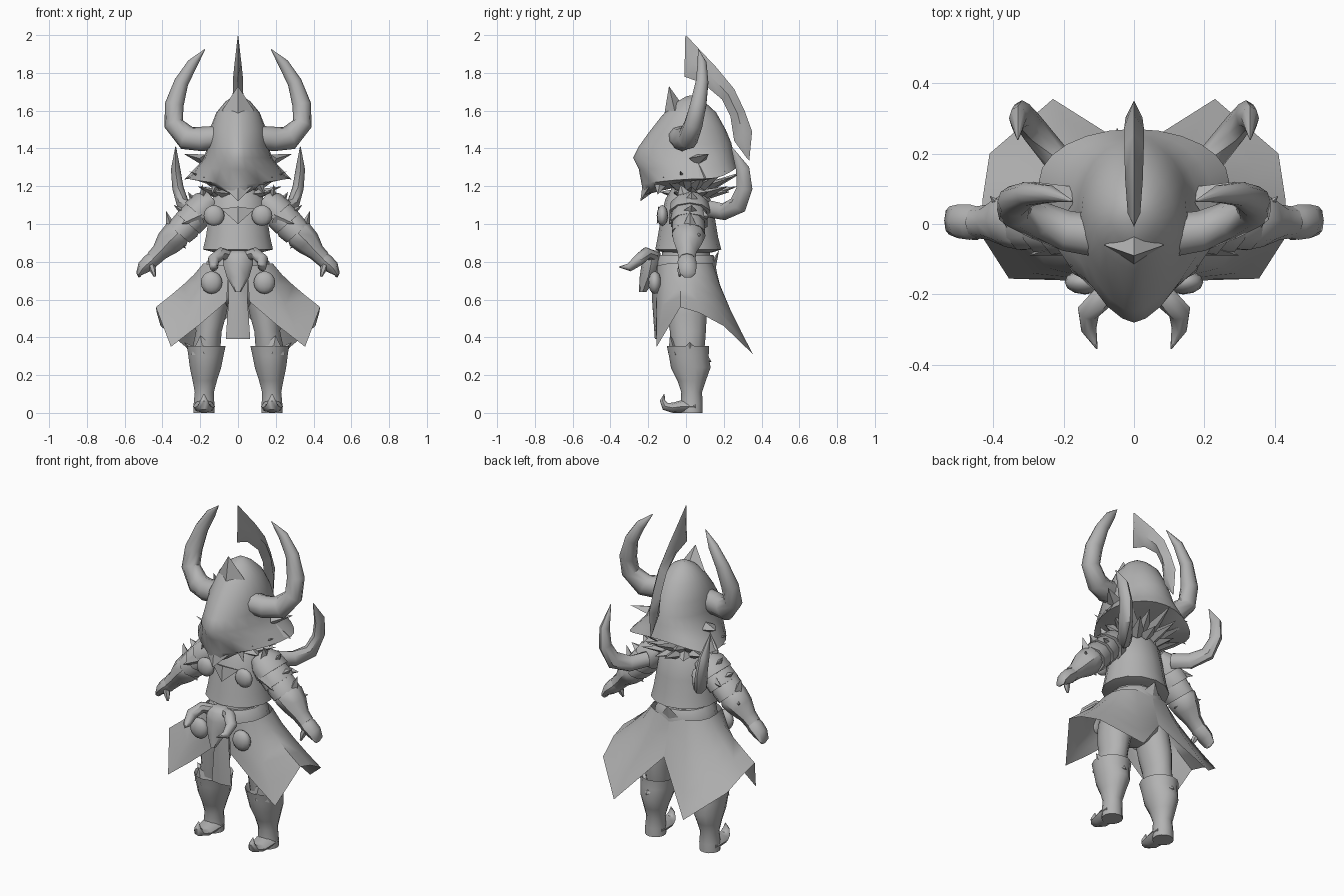
import bpy, bmesh, math
from mathutils import Vector as V

grey = bpy.data.materials.new("plain_grey")
grey.diffuse_color = (0.45, 0.45, 0.45, 1)


def finish(name, bm, mirror=False, angle=45, solid=True):
    if solid:
        bmesh.ops.recalc_face_normals(bm, faces=bm.faces)
    me = bpy.data.meshes.new(name)
    bm.to_mesh(me)
    bm.free()
    ob = bpy.data.objects.new(name, me)
    bpy.context.collection.objects.link(ob)
    me.materials.append(grey)
    bpy.ops.object.select_all(action='DESELECT')
    ob.select_set(True)
    bpy.context.view_layer.objects.active = ob
    bpy.ops.object.shade_smooth_by_angle(angle=math.radians(angle))
    if mirror:
        ob.modifiers.new("mirror", 'MIRROR').use_mirror_merge = False
    return ob


def add_loft(bm, rings, caps=True, closed=True):
    rows = [[bm.verts.new(p) for p in r] for r in rings]
    n = len(rows[0])
    for a, b in zip(rows, rows[1:]):
        for i in range(n if closed else n - 1):
            j = (i + 1) % n
            bm.faces.new((a[i], a[j], b[j], b[i]))
    if caps:
        bm.faces.new(rows[0])
        bm.faces.new(rows[-1])


def loft(name, rings, mirror=False, caps=True, closed=True, angle=45):
    bm = bmesh.new()
    add_loft(bm, rings, caps, closed)
    return finish(name, bm, mirror, angle, caps)


def stack(name, rows, mirror=False, n=14, caps=True):
    """Upright body from rows of (x, y, z, rx, ry)."""
    rings = [[(x + rx * math.sin(k * math.tau / n), y - ry * math.cos(k * math.tau / n), z)
              for k in range(n)] for x, y, z, rx, ry in rows]
    return loft(name, rings, mirror, caps)


def tube(name, rows, ref, mirror=False, n=8, caps=True):
    """Bent tube from rows of (point, radius across, radius along ref)."""
    pts = [V(r[0]) for r in rows]
    rings = []
    for i, (p, a, b) in enumerate(rows):
        d = (pts[min(i + 1, len(pts) - 1)] - pts[max(i - 1, 0)]).normalized()
        side = d.cross(V(ref)).normalized()
        up = side.cross(d)
        rings.append([pts[i] + side * a * math.cos(k * math.tau / n) + up * b * math.sin(k * math.tau / n)
                      for k in range(n)])
    return loft(name, rings, mirror, caps)


def spikes(name, items, mirror=False):
    """Four-sided thorns from (base, tip, half width, half depth, width axis)."""
    bm = bmesh.new()
    for base, tip, w, h, axis in items:
        base, tip = V(base), V(tip)
        d = (tip - base).normalized()
        s = (V(axis) - d * d.dot(V(axis))).normalized()
        u = d.cross(s)
        q = [bm.verts.new(base + o) for o in (s * w, u * h, -s * w, -u * h)]
        t = bm.verts.new(tip)
        for i in range(4):
            bm.faces.new((q[i], q[(i + 1) % 4], t))
        bm.faces.new(q)
    return finish(name, bm, mirror, 30)


def ball(name, c, r, mirror=False):
    bm = bmesh.new()
    bmesh.ops.create_uvsphere(bm, u_segments=12, v_segments=8, radius=1)
    for v in bm.verts:
        v.co = V(c) + V((v.co.x * r[0], v.co.y * r[1], v.co.z * r[2]))
    return finish(name, bm, mirror, 60)


# Helmet: rows of (front y, side x, side y, back y, front z, side z, back z)
helmet = [(0.0, .015, .03, .05, 1.675, 1.68, 1.675),
          (-.06, .065, .02, .1, 1.64, 1.65, 1.645),
          (-.13, .115, .02, .16, 1.57, 1.59, 1.59),
          (-.20, .15, .02, .21, 1.48, 1.50, 1.5),
          (-.25, .16, .03, .24, 1.41, 1.42, 1.43),
          (-.28, .18, .06, .25, 1.35, 1.35, 1.38),
          (-.25, .22, .09, .26, 1.29, 1.30, 1.34),
          (-.235, .27, .12, .27, 1.21, 1.24, 1.3),
          (-.225, .15, .08, .18, 1.15, 1.23, 1.27)]
rings = []
for yf, xs, ys, yb, zf, zs, zb in helmet:
    ring = []
    for k in range(24):
        t = k * math.tau / 24
        c = math.cos(t)
        y, z = (yf, zf) if c > 0 else (yb, zb)
        s = math.sin(t)
        x = xs * math.copysign(abs(s) ** (1.25 if c > 0 else 1), s)
        ring.append((x, ys + (y - ys) * abs(c), zs + (z - zs) * c * c))
    rings.append(ring)
loft("helmet", rings, angle=50)
spikes("helmet_points", [((0, -.06, 1.6), (0, -.09, 1.73), .085, .055, (1, 0, 0)),
                         ((0, -.17, 1.24), (0, -.242, 1.12), .12, .06, (1, 0, 0))])
spikes("cheek_points", [((.17, .06, 1.30), (.285, .1, 1.235), .06, .04, (0, 1, 0)),
                        ((.18, .06, 1.34), (.285, .12, 1.37), .05, .03, (0, 1, 0)),
                        ((.1, -.13, 1.24), (.14, -.15, 1.155), .05, .04, (0, 1, 0))], True)

# Side horns of the helmet
tube("helmet_horn", [((.11, -.03, 1.46), .06, .065), ((.19, -.02, 1.45), .065, .06),
                     ((.27, .01, 1.455), .065, .055), ((.34, .04, 1.53), .052, .05),
                     ((.338, .065, 1.63), .05, .045), ((.30, .085, 1.75), .038, .035),
                     ((.24, .085, 1.85), .028, .025), ((.175, .065, 1.925), .002, .002)],
     (0, 1, 0), True, 10)

# Blade crest: outer point, inner point, half width
crest = [((0, 2.0), (-.005, 1.985), .002), ((.07, 1.925), (-.008, 1.78), .018),
         ((.16, 1.83), (.09, 1.745), .025), ((.255, 1.715), (.19, 1.66), .028),
         ((.31, 1.6), (.235, 1.57), .028), ((.35, 1.49), (.255, 1.44), .024),
         ((.335, 1.335), (.325, 1.345), .002)]
loft("crest", [[(0, *o), (w, (o[0] + i[0]) / 2, (o[1] + i[1]) / 2), (0, *i),
                (-w, (o[0] + i[0]) / 2, (o[1] + i[1]) / 2)] for o, i, w in crest], angle=50)

# Fur collar behind the neck
fur = []
for ring, (r0, r1, z0, z1) in enumerate([(.11, .25, 1.2, 1.25), (.11, .22, 1.16, 1.17)]):
    for k in range(11):
        a = math.radians(-35 + 25 * k + 12 * ring)
        c, s = math.cos(a), math.sin(a)
        r = r1 + .04 * (k % 2)
        fur.append(((c * r0, s * r0 + .02, z0), (c * r * .9, s * r + .02, z1 + .03 * (k % 2)),
                    .045, .025, (-s, c, 0)))
spikes("fur_collar", fur)

# Torso, breastplate, waist and belt
stack("neck", [(0, .01, 1.3, .09, .09), (0, .01, 1.12, .09, .09)])
stack("breastplate", [(0, .01, 1.18, .1, .09), (0, .01, 1.13, .145, .12), (0, .01, 1.02, .16, .145),
                      (0, .01, .93, .175, .16), (0, .012, .865, .19, .175), (0, .01, .85, .13, .13)])
stack("waist", [(0, .0, .88, .125, .125), (0, 0, .8, .13, .13), (0, -.005, .72, .165, .14),
                (0, 0, .62, .15, .12), (0, 0, .56, .06, .07)])
stack("belt", [(0, 0, .835, .14, .145), (0, 0, .80, .17, .16), (0, 0, .75, .18, .16)])
spikes("breastplate_points", [((0, -.12, 1.08), (0, -.155, 1.0), .09, .03, (1, 0, 0)),
                              ((0, .14, .78), (0, .175, .86), .07, .02, (1, 0, 0))])
ball("chest_stud", (.127, -.125, 1.045), (.055, .03, .055), True)
ball("hip_stud", (.14, -.165, .69), (.057, .035, .06), True)

# Horned buckle
stack("buckle", [(0, -.17, .86, .04, .03), (0, -.18, .84, .075, .045), (0, -.185, .79, .08, .05),
                 (0, -.2, .72, .06, .045), (0, -.23, .64, .015, .02)], n=8)
tube("buckle_horn", [((.04, -.17, .83), .03, .03), ((.09, -.21, .845), .033, .033),
                     ((.13, -.25, .81), .032, .032), ((.128, -.30, .77), .022, .022),
                     ((.105, -.355, .772), .002, .002)], (0, 0, 1), True)

# Split skirt panels: waist line flaring to a pointed hem
top = [(.05, -.155, .78), (.11, -.15, .78), (.17, -.10, .79), (.185, -.03, .79), (.185, .04, .79),
       (.16, .1, .79), (.1, .14, .79), (0, .155, .79)]
hem = [(.06, -.16, .59), (.2, -.16, .47), (.355, -.155, .35), (.435, -.03, .56), (.43, .07, .53),
       (.41, .2, .46), (.23, .355, .31), (0, .21, .57)]
loft("skirt", [[V((a[0] + (b[0] - a[0]) * t ** 1.2, a[1] + (b[1] - a[1]) * t ** 1.2,
                   a[2] + (b[2] - a[2]) * t)) for a, b in zip(top, hem)]
               for t in (0, .25, .5, .75, 1)], True, False, False, 60)
loft("front_cloth", [[(-w, -.155, z), (0, y, z), (w, -.155, z)] for w, y, z in
                     [(.05, -.175, .76), (.05, -.18, .6), (.065, -.165, .39)]], False, False, False)

# Layered pauldrons down the upper arm
for i, name in enumerate(("upper_pauldron", "middle_pauldron", "lower_pauldron")):
    o = V((.05, -.003, -.052)) * i
    tube(name, [(V((.13, .02, 1.13)) + o, .055, .07), (V((.17, .02, 1.10)) + o, .082, .105 - .008 * i),
                (V((.215, .02, 1.055)) + o, .088 - .006 * i, .112 - .01 * i),
                (V((.205, .02, 1.06)) + o, .05, .06)], (0, 1, 0), True, 10)
spikes("pauldron_points", [((.18, .0, 1.12), (.19, -.03, 1.21), .06, .03, (0, 1, 0)),
                           ((.22, .03, 1.1), (.265, .03, 1.17), .06, .03, (0, 1, 0)),
                           ((.27, .02, 1.05), (.34, .03, 1.1), .06, .03, (0, 1, 0)),
                           ((.2, -.06, 1.05), (.30, -.09, 1.0), .05, .03, (0, 0, 1)),
                           ((.22, .07, 1.05), (.32, .12, 1.04), .05, .03, (0, 0, 1))], True)
tube("shoulder_horn", [((.17, .12, 1.08), .045, .04), ((.23, .20, 1.065), .045, .04),
                       ((.29, .275, 1.10), .05, .035), ((.318, .31, 1.19), .042, .03),
                       ((.33, .30, 1.29), .036, .025), ((.33, .24, 1.41), .002, .002)],
     (1, 0, 0), True)

# Arms, flared gauntlets and hands
tube("upper_arm", [((.2, .02, 1.08), .06, .065), ((.29, .02, .98), .06, .065),
                   ((.36, .015, .91), .05, .055)], (0, 1, 0), True)
tube("gauntlet", [((.29, .02, .97), .05, .06), ((.325, .015, .945), .078, .09), ((.37, .01, .90), .07, .075),
                  ((.415, .005, .85), .046, .05), ((.45, .005, .815), .042, .045)], (0, 1, 0), True)
spikes("elbow_points", [((.345, .02, .95), (.38, .02, 1.068), .055, .04, (0, 1, 0)),
                        ((.36, .03, .93), (.41, .08, .945), .04, .03, (0, 0, 1)),
                        ((.33, .015, .92), (.275, .01, .87), .06, .03, (0, 1, 0))], True)
tube("hand", [((.43, .005, .83), .035, .04), ((.465, .005, .80), .042, .05), ((.50, .008, .77), .036, .048),
              ((.525, .01, .735), .015, .04), ((.522, .01, .718), .005, .02)], (0, 1, 0), True)
tube("thumb", [((.465, -.015, .80), .018, .02), ((.45, -.03, .755), .017, .018),
               ((.44, -.035, .722), .006, .006)], (0, 1, 0), True, 6)

# Legs, boots and curled toes
stack("thigh", [(.1, 0, .72, .08, .1), (.13, 0, .62, .09, .105), (.145, .005, .52, .085, .105),
                (.155, .01, .43, .07, .095), (.165, .01, .36, .075, .09), (.17, .01, .28, .06, .07)], True)
stack("boot", [(.165, .01, .30, .07, .085), (.168, .01, .355, .105, .112), (.17, .015, .30, .095, .105),
               (.172, .025, .24, .085, .105), (.176, .03, .17, .066, .075), (.178, .03, .11, .052, .055),
               (.18, .03, .05, .056, .058), (.18, .03, 0, .058, .058)], True)
spikes("knee_points", [((.18, -.06, .32), (.2, -.085, .41), .07, .035, (1, 0, 0)),
                       ((.22, .02, .31), (.285, .02, .375), .07, .035, (0, 1, 0)),
                       ((.17, .08, .3), (.17, .135, .27), .06, .04, (1, 0, 0))], True)
tube("toe", [((.18, .05, .035), .035, .058), ((.18, -.02, .034), .034, .058), ((.18, -.07, .027), .027, .05),
             ((.18, -.11, .035), .022, .034), ((.18, -.125, .065), .014, .02), ((.18, -.115, .1), .002, .002)],
     (1, 0, 0), True)
